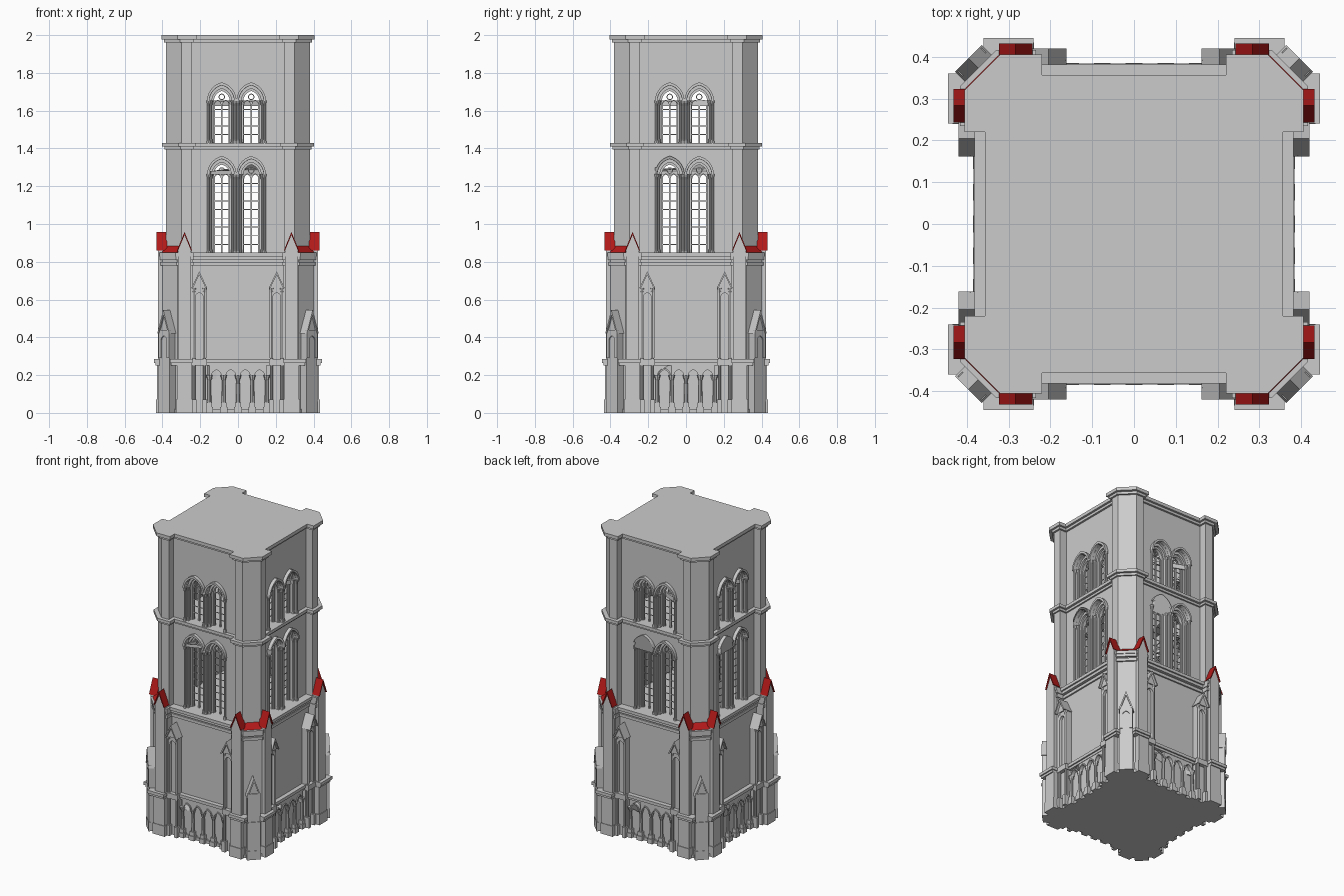
import bpy, bmesh
from math import radians, sqrt, acos, cos, sin
from mathutils import Matrix, Vector

if "Cube" in bpy.data.objects:
    bpy.data.objects.remove(bpy.data.objects["Cube"])

red = bpy.data.materials.new("red_roof")
red.diffuse_color = (0.45, 0.01, 0.01, 1)
red.use_nodes = True
red.node_tree.nodes["Principled BSDF"].inputs["Base Color"].default_value = red.diffuse_color


def prism(bm, pts, a, b, up=False):
    """Extrude an x-z profile along y, or (up) an x-y outline along z."""
    pos = (lambda p, d: (p[0], p[1], d)) if up else (lambda p, d: (p[0], d, p[1]))
    A = [bm.verts.new(pos(p, a)) for p in pts]
    B = [bm.verts.new(pos(p, b)) for p in pts]
    bm.faces.new(A)
    bm.faces.new(B[::-1])
    n = len(pts)
    for i in range(n):
        bm.faces.new((A[i], B[i], B[(i + 1) % n], A[(i + 1) % n]))


def box(bm, x0, x1, y0, y1, z0, z1):
    prism(bm, [(x0, z0), (x1, z0), (x1, z1), (x0, z1)], y0, y1)


def cone(bm, x, y, z0, z1, r0, r1):
    bmesh.ops.create_cone(bm, cap_ends=True, segments=8, radius1=r0, radius2=r1,
                          depth=z1 - z0, matrix=Matrix.Translation((x, y, (z0 + z1) / 2)))


def arch(cx, h, s, k=1.3, n=7, flip=1):
    """Pointed arch from left springing over the apex to the right springing."""
    R = k * h
    top = acos((R - h) / R)
    half = [(R * cos(top * i / n) - R + h, R * sin(top * i / n)) for i in range(n + 1)]
    pts = [(-x, z) for x, z in half] + [(x, z) for x, z in half[-2::-1]]
    return [(cx + x, s + flip * z) for x, z in pts]


def band(bm, cx, ho, hi, z0, s, y0, y1, k=1.3, flip=1):
    """Arch-shaped frame with legs down to z0."""
    o, i = arch(cx, ho, s, k, flip=flip), arch(cx, hi, s, k, flip=flip)
    if z0 is not None:
        o = [(cx - ho, z0)] + o + [(cx + ho, z0)]
        i = [(cx - hi, z0)] + i + [(cx + hi, z0)]
    prism(bm, o + i[::-1], y0, y1)


def bay(bm, cx, w, h, z0, z1, s, y0, y1):
    """Rectangular wall bay pierced by one arch."""
    prism(bm, [(cx - w, z0), (cx - w, z1), (cx + w, z1), (cx + w, z0), (cx + h, z0)]
          + arch(cx, h, s)[::-1] + [(cx - h, z0)], y0, y1)


def finish(name, bm, mat=None):
    bmesh.ops.recalc_face_normals(bm, faces=bm.faces)
    me = bpy.data.meshes.new(name)
    bm.to_mesh(me)
    ob = bpy.data.objects.new(name, me)
    bpy.context.collection.objects.link(ob)
    if mat:
        me.materials.append(mat)


def part(name, fn, mat=None, turn=0):
    """Build on the front face, repeat on all four sides."""
    bm = bmesh.new()
    for i in range(4):
        n = len(bm.verts)
        fn(bm, i)
        bm.verts.ensure_lookup_table()
        bmesh.ops.rotate(bm, verts=bm.verts[n:], cent=Vector(),
                         matrix=Matrix.Rotation(radians(90 * i + turn), 3, 'Z'))
    finish(name, bm, mat)


def slab(name, w, p, q, c, z0, z1):
    """Full plan: walls at w, corner piers from p out to q, chamfered at c."""
    side, pts = [(p, -w), (p, -q), (c, -q), (q, -c), (q, -p), (w, -p)], []
    for _ in range(4):
        pts += side
        side = [(-y, x) for x, y in side]
    bm = bmesh.new()
    prism(bm, pts, z0, z1, True)
    finish(name, bm)


# solid lower stage, string courses and roof
slab("lower_body", .355, .24, .40, .32, 0, .845)
slab("plinth", .365, .235, .41, .325, 0, .02)
slab("lower_cornice_a", .365, .235, .41, .325, .78, .80)
slab("lower_cornice_b", .372, .235, .412, .327, .81, .828)
slab("lower_cornice_c", .382, .235, .416, .33, .828, .848)
slab("middle_string_a", .34, .235, .39, .305, 1.395, 1.41)
slab("middle_string_b", .355, .222, .403, .315, 1.41, 1.43)
slab("roof_cap_a", .343, .233, .392, .307, 1.962, 1.978)
slab("roof_cap_b", .357, .22, .405, .32, 1.978, 2.0)

# upper corner piers
part("upper_piers", lambda b, i: prism(
    b, [(.245, -.38), (.30, -.38), (.38, -.30), (.38, -.245), (.245, -.245)], .845, 1.97, True))

LEVELS = [(.845, 1.40, 1.261), (1.43, 1.97, 1.651)]


def each_window(fn):
    def run(b, i):
        off = -.008 if i < 2 else .008
        for z0, z1, s in LEVELS:
            for cx in (off - .078, off + .078):
                fn(b, cx, z0, z1, s)
    return run


def upper_wall(b, i):
    off = -.008 if i < 2 else .008
    for z0, z1, s in LEVELS:
        box(b, -.25, off - .156, -.33, -.27, z0, z1)
        box(b, off + .156, .25, -.33, -.27, z0, z1)
        for cx in (off - .078, off + .078):
            bay(b, cx, .078, .065, z0, z1, s, -.33, -.27)


def window_frame(b, cx, z0, z1, s):
    band(b, cx, .078, .066, None, s, -.352, -.33)      # hood mould
    band(b, cx, .067, .052, z0, s, -.312, -.275)       # stepped orders
    band(b, cx, .053, .042, z0, s, -.298, -.275)
    for sx in (-1, 1):                                 # jamb shafts
        for d, y in ((.07, -.337), (.058, -.318)):
            x = cx + sx * d
            cone(b, x, y, z0, s - .02, .007, .007)
            cone(b, x, y, z0, z0 + .02, .011, .008)
            cone(b, x, y, s - .025, s + .004, .007, .012)


def tracery(b, cx, z0, z1, s):
    y0, y1 = -.29, -.28
    box(b, cx - .004, cx + .004, y0, y1, z0, s)
    for sx in (-1, 1):
        band(b, cx + sx * .021, .021, .016, z0, s - .02, y0, y1)
    for f in (-1, 1):
        band(b, cx, .017, .012, None, s + .022, y0, y1, 1.0, f)
    n = round((s - z0) / .045)
    for k in range(1, n):
        z = z0 + (s - z0) * k / n
        box(b, cx - .042, cx + .042, -.287, -.283, z - .002, z + .002)


part("upper_walls", upper_wall)
part("window_frames", each_window(window_frame))
part("window_tracery", each_window(tracery))


# blind arcade along the foot of each wall
def arcade(b, i):
    for k in range(4):
        bay(b, -.114 + .076 * k, .038, .03, .18, .255, .195, -.372, -.35)
        band(b, -.114 + .076 * k, .033, .026, None, .195, -.378, -.35)
    for k in range(5):
        x = -.152 + .076 * k
        box(b, x - .02, x + .02, -.385, -.35, 0, .03)
        box(b, x - .015, x + .015, -.38, -.35, .03, .055)
        cone(b, x, -.367, .055, .175, .011, .009)
        cone(b, x, -.367, .17, .2, .009, .018)


def arcade_string(b, i):
    box(b, -.25, .25, -.375, -.35, .25, .265)
    box(b, -.25, .25, -.384, -.35, .265, .285)


part("blind_arcade", arcade)
part("arcade_string", arcade_string)


def gable(b, cx, h, z0, z1, y0, y1):
    prism(b, [(cx - h, z0), (cx + h, z0), (cx, z1)], y0, y1)


# tall buttresses with gabled heads
def tall_buttress(b, i):
    for c in (-.283, .283):
        box(b, c - .035, c + .035, -.423, -.37, 0, .86)
        gable(b, c, .035, .86, .942, -.423, -.375)
        box(b, c - .04, c + .04, -.43, -.37, 0, .25)
        box(b, c - .044, c + .044, -.434, -.37, 0, .07)
        x = c + (.017 if c > 0 else -.017)
        box(b, x - .055, x + .055, -.437, -.37, .25, .265)
        box(b, x - .06, x + .06, -.445, -.37, .265, .285)


def red_gable(b, i):
    for c in (-.283, .283):
        prism(b, [(c - .04, .86), (c, .958), (c + .04, .86), (c + .034, .86),
                  (c, .942), (c - .034, .86)], -.432, -.375)


part("tall_buttresses", tall_buttress)
part("red_gable_roofs", red_gable, red)


# niche canopies beside the piers
def niche(b, i):
    for c in (-.205, .205):
        box(b, c - .036, c + .036, -.38, -.35, 0, .67)
        for d in (-.028, .028):
            cone(b, c + d, -.392, .06, .64, .008, .008)
            cone(b, c + d, -.392, .635, .665, .008, .014)
            box(b, c + d - .012, c + d + .012, -.408, -.35, 0, .07)
        bay(b, c, .037, .021, .29, .665, .61, -.398, -.35)
        box(b, c - .04, c + .04, -.405, -.35, .25, .285)
        gable(b, c, .036, .662, .735, -.405, -.35)
        prism(b, [(c - .043, .66), (c, .748), (c + .043, .66), (c + .034, .66),
                  (c, .73), (c - .034, .66)], -.42, -.35)


part("niche_canopies", niche)


# diagonal buttresses on the chamfers
def diagonal(b, i):
    box(b, -.038, .038, -.55, -.48, 0, .43)
    box(b, -.043, .043, -.557, -.48, 0, .06)
    box(b, -.042, .042, -.555, -.48, .06, .25)
    gable(b, 0, .038, .43, .525, -.55, -.48)
    prism(b, [(-.045, .42), (0, .545), (.045, .42), (.036, .42), (0, .52), (-.036, .42)],
          -.56, -.48)
    box(b, -.062, .062, -.522, -.48, .25, .285)
    bay(b, 0, .04, .022, .29, .44, .38, -.556, -.54)


def red_skirt(b, i):
    for w in (.055,):
        v = [b.verts.new(p) for p in ((-w, -.515, .85), (w, -.515, .85), (w, -.475, .89),
                                      (-w, -.475, .89), (-w, -.475, .85), (w, -.475, .85))]
        for f in ((0, 1, 2, 3), (3, 2, 5, 4), (4, 5, 1, 0), (0, 3, 4), (1, 5, 2)):
            b.faces.new([v[j] for j in f])


part("diagonal_buttresses", diagonal, turn=45)
part("red_chamfer_roofs", red_skirt, red, turn=45)
